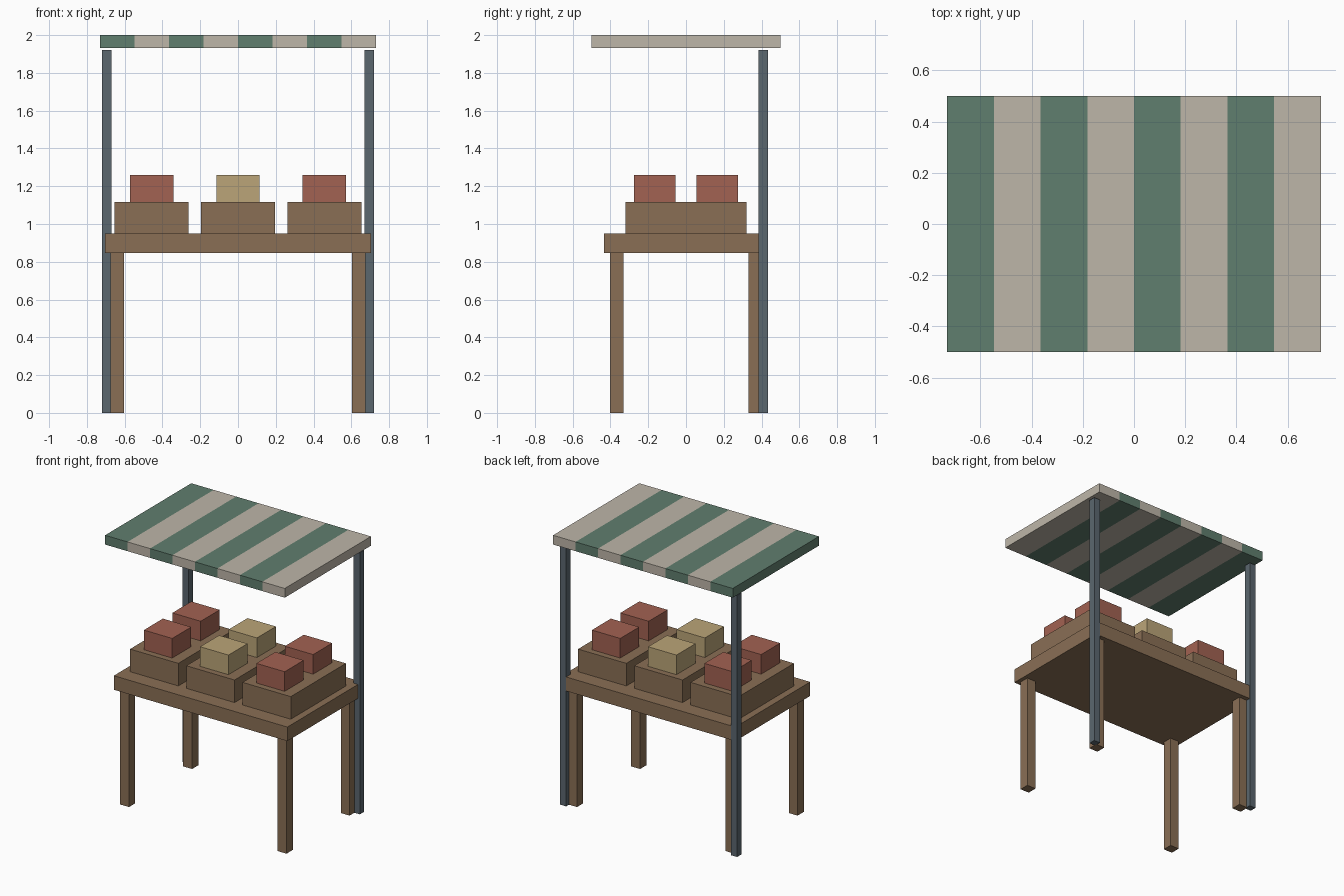
import bpy, bmesh

if "Cube" in bpy.data.objects:
    bpy.data.objects.remove(bpy.data.objects["Cube"])


def mat(name, rgb):
    m = bpy.data.materials.new(name)
    lin = [((c / 255 + 0.055) / 1.055) ** 2.4 for c in rgb]
    m.diffuse_color = (*lin, 1.0)
    m.use_nodes = True
    m.node_tree.nodes["Principled BSDF"].inputs["Base Color"].default_value = m.diffuse_color
    return m


WOOD = mat("brown wood", (138, 111, 85))
STEEL = mat("grey steel", (91, 103, 111))
GREEN = mat("canvas green", (96, 126, 110))
CREAM = mat("canvas cream", (190, 182, 169))
RED = mat("red produce", (162, 98, 82))
YELLOW = mat("yellow produce", (187, 165, 120))


def box(name, x, y, z, mats, cuts=()):
    """Box from (min, max) ranges, optionally cut across x."""
    bm = bmesh.new()
    bmesh.ops.create_cube(bm, size=1)
    for v in bm.verts:
        for i, (a, b) in enumerate((x, y, z)):
            v.co[i] = a if v.co[i] < 0 else b
    for c in cuts:
        bmesh.ops.bisect_plane(bm, geom=bm.verts[:] + bm.edges[:] + bm.faces[:],
                               plane_co=(c, 0, 0), plane_no=(1, 0, 0))
    me = bpy.data.meshes.new(name)
    if cuts:
        w = cuts[1] - cuts[0]
        for f in bm.faces:
            k = int((f.calc_center_median().x - x[0]) / w)
            f.material_index = min(k, len(cuts)) % 2
    bm.to_mesh(me)
    bm.free()
    for m in mats:
        me.materials.append(m)
    ob = bpy.data.objects.new(name, me)
    bpy.context.collection.objects.link(ob)
    return ob


def around(c, size):
    return (c - size / 2, c + size / 2)


# Table top and legs
box("table_top", (-0.705, 0.705), (-0.434, 0.434), (0.847, 0.95), [WOOD])
for sx, side in ((-1, "left"), (1, "right")):
    for sy, end in ((-1, "front"), (1, "back")):
        box(f"{end}_{side}_leg", around(sx * 0.64, 0.072), around(sy * 0.366, 0.072),
            (0, 0.847), [WOOD])
    # Canopy posts at the back
    box(f"{side}_post", around(sx * 0.695, 0.05), around(0.41, 0.05), (0, 1.92), [STEEL])

# Crates, each with two blocks of produce
for cx, side, colour in ((-0.457, "left", RED), (0, "middle", YELLOW), (0.457, "right", RED)):
    box(f"{side}_crate", around(cx, 0.392), (-0.32, 0.32), (0.95, 1.116), [WOOD])
    for sy, end in ((-1, "front"), (1, "back")):
        box(f"{side}_{end}_produce", around(cx, 0.23), around(sy * 0.165, 0.22),
            (1.116, 1.26), [colour])

# Striped canopy
HALF, N = 0.73, 8
STEP = 2 * HALF / N
box("canopy", (-HALF, HALF), (-0.5, 0.5), (1.932, 2.0), [GREEN, CREAM],
    [-HALF + STEP * i for i in range(1, N)])
